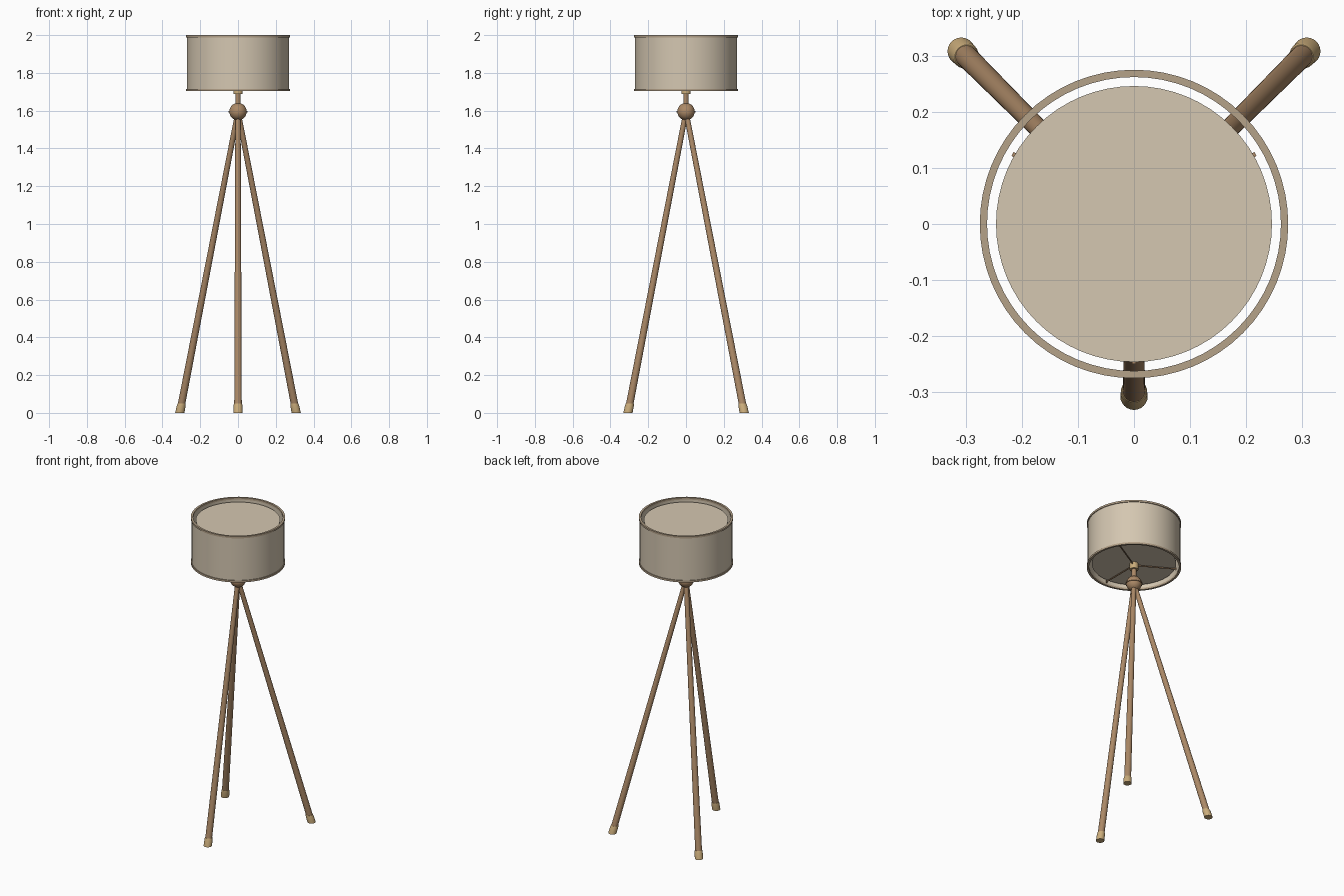
import bpy, bmesh, math
from mathutils import Vector

if "Cube" in bpy.data.objects:
    bpy.data.objects.remove(bpy.data.objects["Cube"])


def material(name, rgb):
    m = bpy.data.materials.new(name)
    m.diffuse_color = (*rgb, 1)
    m.use_nodes = True
    m.node_tree.nodes["Principled BSDF"].inputs["Base Color"].default_value = m.diffuse_color
    return m


FABRIC = material("cream fabric", (0.66, 0.57, 0.44))
TRIM = material("taupe trim", (0.46, 0.36, 0.25))
WOOD = material("brown wood", (0.41, 0.25, 0.135))
BRASS = material("pale brass", (0.60, 0.42, 0.20))


def finish(name, bm, mat):
    bmesh.ops.remove_doubles(bm, verts=bm.verts, dist=1e-5)
    bmesh.ops.recalc_face_normals(bm, faces=bm.faces)
    me = bpy.data.meshes.new(name)
    bm.to_mesh(me)
    bm.free()
    me.materials.append(mat)
    ob = bpy.data.objects.new(name, me)
    bpy.context.collection.objects.link(ob)
    bpy.ops.object.select_all(action='DESELECT')
    ob.select_set(True)
    bpy.context.view_layer.objects.active = ob
    bpy.ops.object.shade_smooth_by_angle(angle=math.radians(35))
    return ob


def lathe(name, profile, mat, closed=False, steps=64):
    """Spin an (r, z) profile around the z axis."""
    bm = bmesh.new()
    vs = [bm.verts.new((r, 0, z)) for r, z in profile]
    es = [bm.edges.new(p) for p in zip(vs, vs[1:])]
    if closed:
        es.append(bm.edges.new((vs[-1], vs[0])))
    bmesh.ops.spin(bm, geom=vs + es, axis=(0, 0, 1), cent=(0, 0, 0),
                   angle=math.tau, steps=steps)
    return finish(name, bm, mat)


def disc(name, r, z0, z1, mat, steps=64):
    return lathe(name, [(0, z0), (r, z0), (r, z1), (0, z1)], mat, steps=steps)


def ring(name, r0, r1, z0, z1, mat):
    return lathe(name, [(r0, z0), (r1, z0), (r1, z1), (r0, z1)], mat, closed=True)


def tube(name, stations, mat, sides=24):
    """Loft level circles, given as (centre, radius), and cap both ends."""
    bm = bmesh.new()
    loops = [[bm.verts.new((c.x + r * math.cos(math.tau * i / sides),
                            c.y + r * math.sin(math.tau * i / sides), c.z))
              for i in range(sides)] for c, r in stations]
    for a, b in zip(loops, loops[1:]):
        for i in range(sides):
            j = (i + 1) % sides
            bm.faces.new((a[i], a[j], b[j], b[i]))
    bm.faces.new(loops[0])
    bm.faces.new(loops[-1])
    return finish(name, bm, mat)


# Drum shade with trim rings and two diffuser discs
ring("shade_wall", 0.264, 0.270, 1.708, 1.996, FABRIC)
ring("shade_top_trim", 0.262, 0.275, 1.988, 2.0, TRIM)
ring("shade_bottom_trim", 0.262, 0.275, 1.704, 1.716, TRIM)
disc("top_diffuser", 0.246, 1.974, 1.980, FABRIC)
disc("bottom_diffuser", 0.246, 1.728, 1.734, FABRIC)

# Spokes that carry the shade, each with a small end tab
for k, deg in enumerate((30, 150, 270)):
    a = math.radians(deg)
    for part, r0, r1, w, h in (("spoke", 0.0, 0.246, 0.005, 0.006),
                               ("spoke_tab", 0.245, 0.250, 0.008, 0.016)):
        bm = bmesh.new()
        bmesh.ops.create_cube(bm, size=1)
        bmesh.ops.scale(bm, vec=(r1 - r0, w, h), verts=bm.verts)
        ob = finish(f"{part}_{k + 1}", bm, WOOD)
        mid = (r0 + r1) / 2
        ob.location = (mid * math.cos(a), mid * math.sin(a), 1.718)
        ob.rotation_euler.z = a

# Socket, stem and ball joint
disc("socket", 0.025, 1.688, 1.728, BRASS, 32)
disc("stem", 0.014, 1.63, 1.69, WOOD, 32)
ball = [(0.046 * math.sin(math.pi * i / 16), 1.595 - 0.046 * math.cos(math.pi * i / 16))
        for i in range(17)]
lathe("ball_joint", ball, WOOD, steps=32)
disc("ball_band", 0.049, 1.591, 1.599, WOOD, 32)

# Tripod legs with flat-bottomed brass feet
hub = Vector((0, 0, 1.595))
for name, x, y in (("front", 0, -0.307), ("back_right", 0.308, 0.308),
                   ("back_left", -0.308, 0.308)):
    foot = Vector((x, y, 0))
    at = lambda z: foot.lerp(hub, z / hub.z)
    tube(name + "_leg", [(at(0.03), 0.020), (at(1.57), 0.014)], WOOD)
    tube(name + "_foot", [(at(0), 0.0245), (at(0.04), 0.0235), (at(0.05), 0.021)], BRASS)
